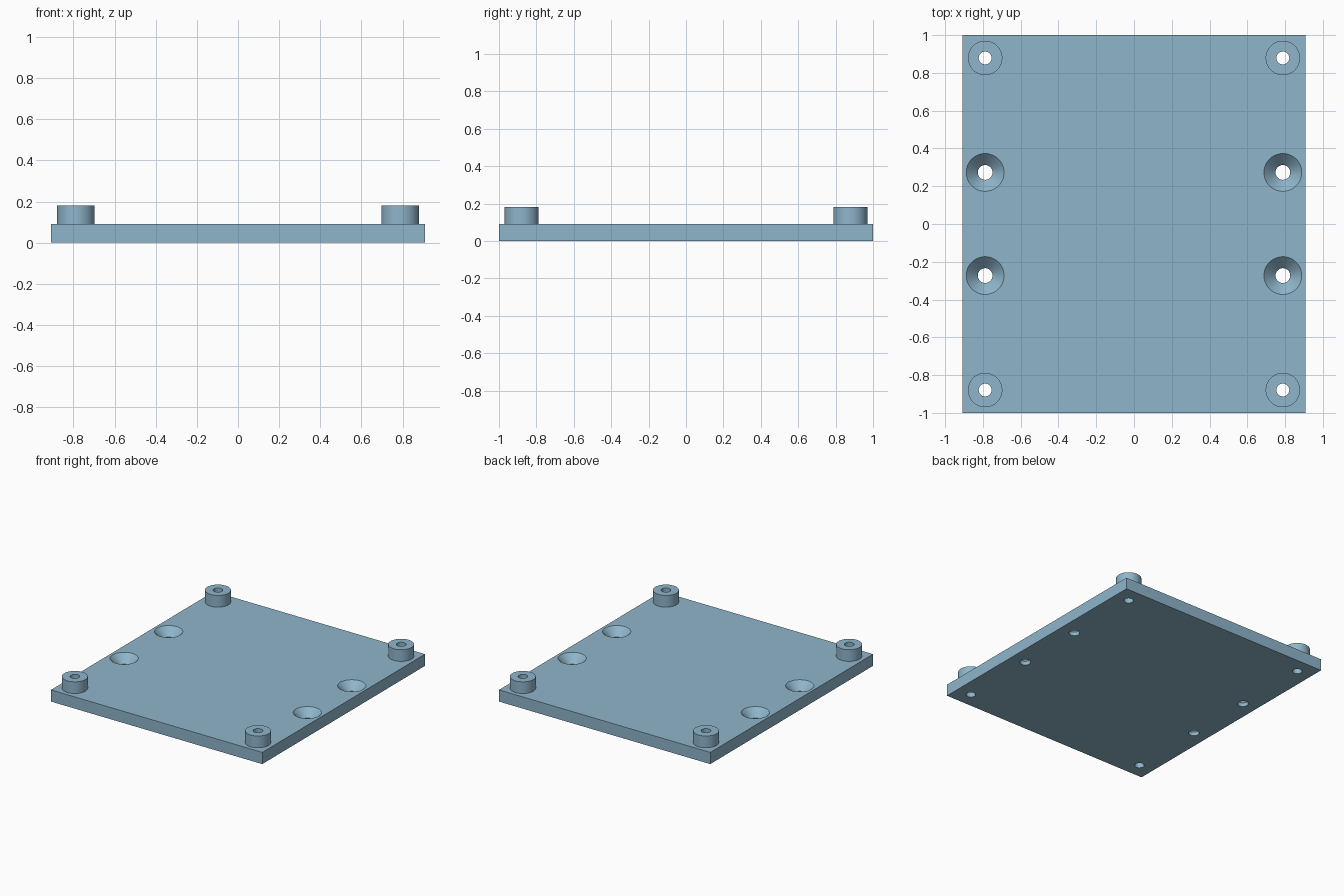
import bpy, bmesh, math

if "Cube" in bpy.data.objects:
    bpy.data.objects.remove(bpy.data.objects["Cube"])

# Main dimensions
W, L, T = 1.818, 2.0, 0.091          # plate width, length, thickness
POST_X, POST_Y, POST_R, POST_TOP = 0.788, 0.879, 0.091, 0.182
SINK_Y, SEG = 0.273, 64

blue = bpy.data.materials.new("steel blue")
blue.diffuse_color = (0.275, 0.465, 0.597, 1)
blue.use_nodes = True
blue.node_tree.nodes["Principled BSDF"].inputs["Base Color"].default_value = blue.diffuse_color


def finish(name, bm):
    bmesh.ops.recalc_face_normals(bm, faces=bm.faces[:])
    mesh = bpy.data.meshes.new(name)
    bm.to_mesh(mesh)
    bm.free()
    mesh.materials.append(blue)
    obj = bpy.data.objects.new(name, mesh)
    bpy.context.collection.objects.link(obj)
    return obj


def lathe(bm, x, y, profile):
    """Closed solid of revolution from (radius, z) pairs, bottom to top."""
    rings = []
    for r, z in profile:
        rings.append([bm.verts.new((x + r * math.cos(2 * math.pi * i / SEG),
                                    y + r * math.sin(2 * math.pi * i / SEG), z))
                      for i in range(SEG)])
    for a, b in zip(rings, rings[1:]):
        for i in range(SEG):
            j = (i + 1) % SEG
            bm.faces.new((a[i], a[j], b[j], b[i]))
    bm.faces.new(rings[0][::-1])
    bm.faces.new(rings[-1])


def lathe_set(name, x, y, profile):
    """Four copies mirrored about both axes."""
    bm = bmesh.new()
    for sx in (-1, 1):
        for sy in (-1, 1):
            lathe(bm, sx * x, sy * y, profile)
    return finish(name, bm)


def boolean(target, tool, operation):
    mod = target.modifiers.new(tool.name, 'BOOLEAN')
    mod.object, mod.operation, mod.solver = tool, operation, 'EXACT'
    bpy.context.view_layer.objects.active = target
    bpy.ops.object.modifier_apply(modifier=mod.name)
    bpy.data.objects.remove(tool)


# Base plate
bm = bmesh.new()
bmesh.ops.create_cube(bm, size=1)
for v in bm.verts:
    v.co = (v.co.x * W, v.co.y * L, (v.co.z + 0.5) * T)
plate = finish("mounting_plate", bm)

# Corner standoffs, joined to the plate
boolean(plate, lathe_set("standoffs", POST_X, POST_Y,
                         [(POST_R, T / 2), (POST_R, POST_TOP)]), 'UNION')

# Screw holes through the standoffs
boolean(plate, lathe_set("standoff_holes", POST_X, POST_Y,
                         [(0.034, -0.1), (0.034, 0.3)]), 'DIFFERENCE')

# Countersunk holes: short straight bore, then a 45 degree cone
boolean(plate, lathe_set("countersinks", POST_X, SINK_Y,
                         [(0.039, -0.1), (0.039, 0.030), (0.100, T), (0.110, T + 0.01)]),
        'DIFFERENCE')

# Smooth round walls, sharp edges
bpy.ops.object.select_all(action='DESELECT')
plate.select_set(True)
bpy.context.view_layer.objects.active = plate
bpy.ops.object.shade_smooth_by_angle(angle=math.radians(30))
